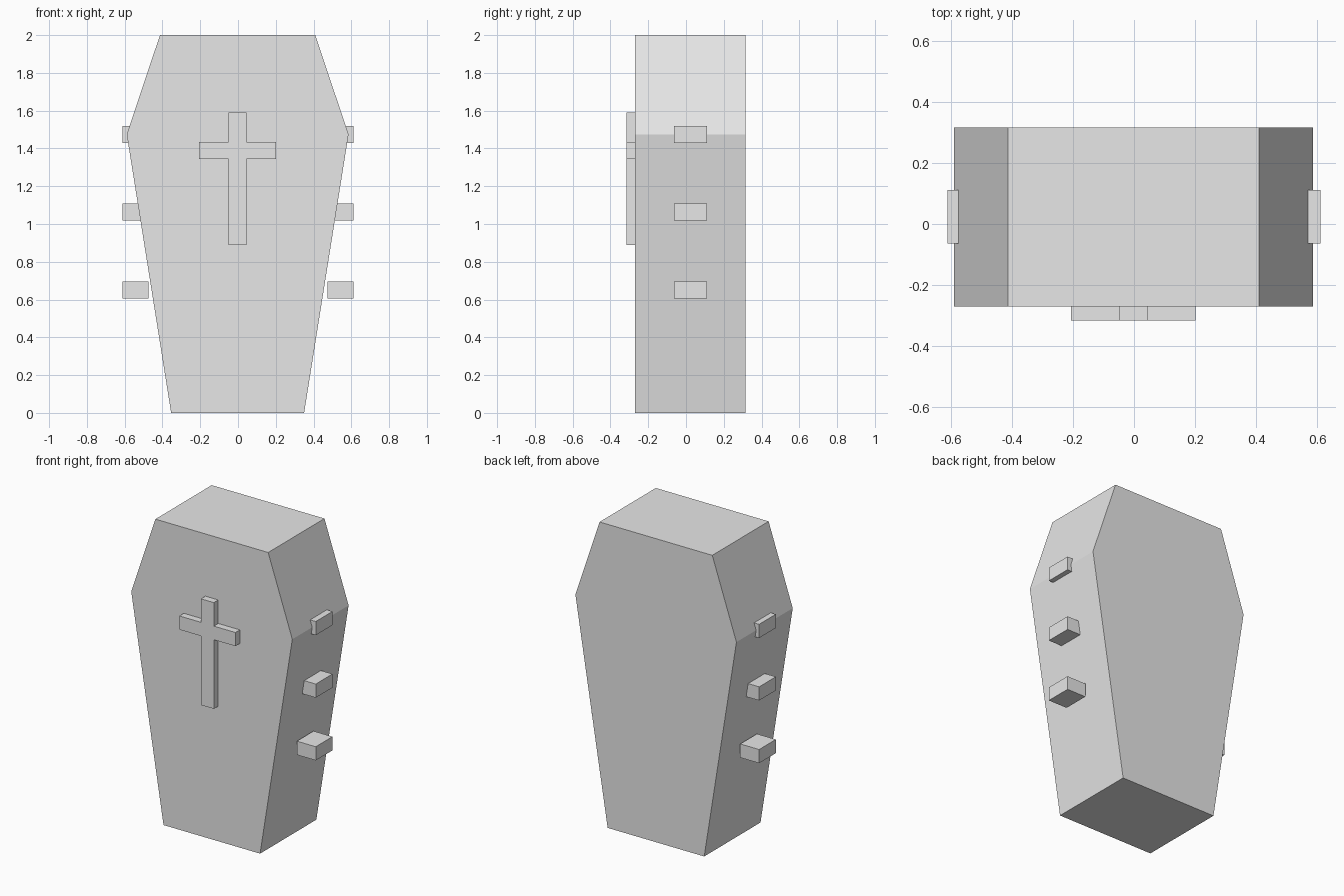
import bpy
import bmesh

cube = bpy.data.objects.get("Cube")
if cube:
    bpy.data.objects.remove(cube, do_unlink=True)

# Single plain grey for every part
grey = bpy.data.materials.new("light_grey")
grey.use_nodes = True
colour = (0.8, 0.8, 0.8, 1)
grey.diffuse_color = colour
grey.node_tree.nodes["Principled BSDF"].inputs["Base Color"].default_value = colour


def extrude_profile(name, profile, y_front, y_back):
    """Extrude an x-z outline from front to back."""
    bm = bmesh.new()
    face = bm.faces.new([bm.verts.new((x, y_front, z)) for x, z in profile])
    result = bmesh.ops.extrude_face_region(bm, geom=[face])
    moved = [v for v in result["geom"] if isinstance(v, bmesh.types.BMVert)]
    bmesh.ops.translate(bm, verts=moved, vec=(0, y_back - y_front, 0))
    bmesh.ops.recalc_face_normals(bm, faces=bm.faces)
    mesh = bpy.data.meshes.new(name)
    bm.to_mesh(mesh)
    bm.free()
    mesh.materials.append(grey)
    obj = bpy.data.objects.new(name, mesh)
    bpy.context.collection.objects.link(obj)
    return obj


def mirrored(half, centre=-0.002):
    """Complete a right-hand outline with its left-hand reflection."""
    return ([(centre + x, z) for x, z in half]
            + [(centre - x, z) for x, z in reversed(half)])


FRONT, BACK = -0.27, 0.316

# Six-sided coffin body
extrude_profile("coffin_body",
                mirrored([(0.352, 0), (0.587, 1.475), (0.411, 2)]), FRONT, BACK)

# Raised cross on the lid
extrude_profile("lid_cross",
                mirrored([(0.047, 0.89), (0.047, 1.345), (0.204, 1.345),
                          (0.204, 1.435), (0.047, 1.435), (0.047, 1.59)]),
                -0.316, FRONT)

# Three block handles on each side
for side, label in ((1, "left"), (-1, "right")):
    for z, level in ((0.65, "lower"), (1.063, "middle"), (1.475, "upper")):
        inner, outer = side * 0.473, side * 0.611
        extrude_profile(f"{label}_{level}_handle",
                        [(inner, z - 0.045), (outer, z - 0.045),
                         (outer, z + 0.045), (inner, z + 0.045)],
                        -0.063, 0.111)
